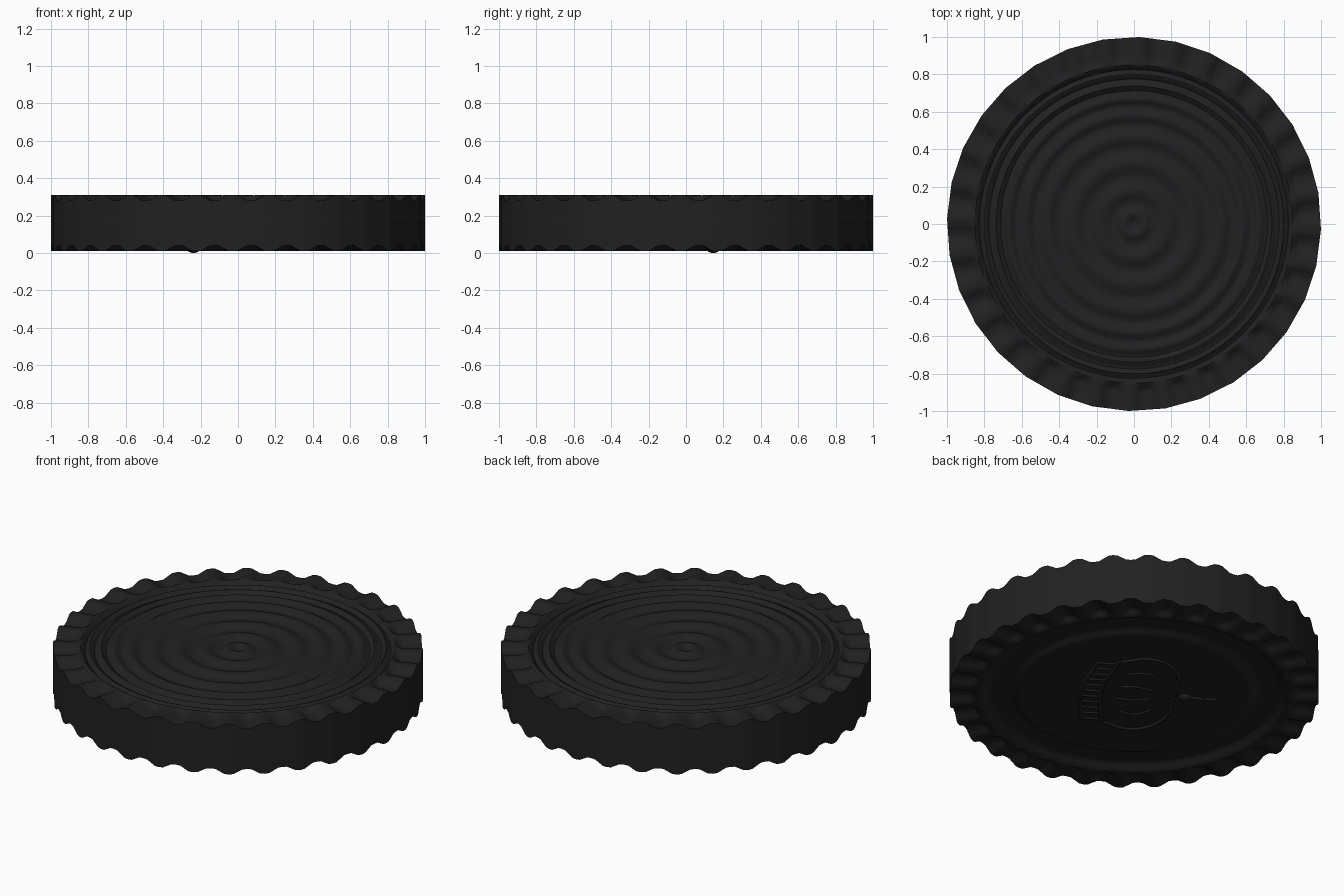
import bpy, bmesh, math
from mathutils import Vector

if "Cube" in bpy.data.objects:
    bpy.data.objects.remove(bpy.data.objects["Cube"])

FLUTES, SEG = 32, 32 * 8
PHASE = math.radians(4)
mat = bpy.data.materials.new("black_plastic")
mat.diffuse_color = (0.015, 0.015, 0.015, 1)
mat.use_nodes = True
mat.node_tree.nodes["Principled BSDF"].inputs["Base Color"].default_value = mat.diffuse_color


def smooth(a, b, x):
    t = min(1, max(0, (x - a) / (b - a)))
    return t * t * (3 - 2 * t)


# Distance from the middle of the nearest flute, 0 (middle) to 1 (ridge)
def flute_offset(ang):
    t = (ang - PHASE) * FLUTES / math.tau
    return abs(t - round(t)) * 2


def flute(r, ang):
    p = flute_offset(ang)
    start = 0.84 + 0.04 * p * p
    return 0.03 * (1 - smooth(0.15, 0.85, p)) * smooth(start, start + 0.05, r)


# Concentric ridges, closer together towards the rim
GROOVES = [-0.1, 0.0, 0.11, 0.25, 0.40, 0.53, 0.63, 0.71, 0.77, 0.825]


def top_z(r, ang):
    if r < GROOVES[-1]:
        for a, b in zip(GROOVES, GROOVES[1:]):
            if a <= r < b:
                w = 0.5 - 0.5 * math.cos(math.tau * (r - a) / (b - a))
                return 0.282 + 0.02 * w
    return 0.282 + 0.028 * smooth(0.82, 0.85, r) - flute(r, ang)


# Underside: flat medallion, shallow ring channel, fluted rim
def bottom_z(r, ang):
    channel = 0.022 * smooth(0.62, 0.68, r) * (1 - smooth(0.77, 0.84, r))
    return 0.022 - 0.012 * smooth(0.78, 0.84, r) + channel + flute(r, ang)


# Disc body
bm = bmesh.new()
RADII = [0.0125 * i for i in range(1, 81)]


def face_side(height):
    rings = []
    for r in RADII:
        ring = []
        for k in range(SEG):
            ang = PHASE + math.tau * k / SEG
            poly = math.cos(math.pi / FLUTES) / math.cos(flute_offset(ang) * math.pi / FLUTES)
            rr = r * (1 + (poly - 1) * smooth(0.85, 1, r))
            ring.append(bm.verts.new((rr * math.cos(ang), rr * math.sin(ang), height(r, ang))))
        rings.append(ring)
    mid = bm.verts.new((0, 0, height(0, 0)))
    for k in range(SEG):
        bm.faces.new((mid, rings[0][k], rings[0][(k + 1) % SEG]))
    for a, b in zip(rings, rings[1:]):
        bridge(a, b)
    return rings[-1]


def bridge(a, b):
    for k in range(SEG):
        j = (k + 1) % SEG
        bm.faces.new((a[k], b[k], b[j], a[j]))


bridge(face_side(top_z), face_side(bottom_z))
bmesh.ops.recalc_face_normals(bm, faces=bm.faces)
me = bpy.data.meshes.new("disc")
bm.to_mesh(me)
bm.free()
disc = bpy.data.objects.new("disc", me)
bpy.context.collection.objects.link(disc)
me.materials.append(mat)
bpy.context.view_layer.objects.active = disc
disc.select_set(True)
bpy.ops.object.shade_smooth_by_angle(angle=math.radians(45))

# Crown relief on the underside: u runs across, v runs up the crown
UP, ACROSS = Vector((-0.85, 0.52, 0)), Vector((0.52, 0.85, 0))


def place(u, v, z=0.022):
    return ACROSS * u + UP * v + Vector((0, 0, z))


def ridge(name, lines, depth=0.011):
    cu = bpy.data.curves.new(name, 'CURVE')
    cu.dimensions = '3D'
    cu.bevel_depth, cu.bevel_resolution, cu.resolution_u = depth, 2, 6
    cu.use_fill_caps = True
    for pts in lines:
        sp = cu.splines.new('BEZIER')
        sp.bezier_points.add(len(pts) - 1)
        for bp, (u, v) in zip(sp.bezier_points, pts):
            bp.co = place(u, v)
            bp.handle_left_type = bp.handle_right_type = 'AUTO'
    ob = bpy.data.objects.new(name, cu)
    bpy.context.collection.objects.link(ob)
    cu.materials.append(mat)


def mirrored(lines):
    return lines + [[(-u, v) for u, v in l] for l in lines]


ridge("crown_band_edges", [[(-0.31, -0.24), (0, -0.29), (0.31, -0.24)],
                           [(-0.33, -0.13), (0, -0.18), (0.33, -0.13)]])
ridge("crown_band_bars", [[(u, -0.285 + 0.5 * u * u), (u, -0.175 + 0.5 * u * u)]
                          for u in [-0.3 + 0.06 * i for i in range(11)]], 0.008)
ridge("crown_arches", mirrored([[(0.33, -0.12), (0.38, 0.05), (0.25, 0.2), (0.02, 0.22)]]))
ridge("crown_folds", mirrored([[(0.2, -0.06), (0.22, 0.04), (0.16, 0.12)],
                               [(0.06, -0.1), (0.07, 0.0), (0.04, 0.1)]]), 0.008)
ridge("crown_finial", [[(0, 0.3), (0, 0.45)], [(-0.06, 0.38), (0.06, 0.38)]])

# Ball under the finial, lowest point of the piece
bpy.ops.mesh.primitive_uv_sphere_add(segments=20, ring_count=10, radius=0.035, location=place(0, 0.28))
ball = bpy.context.object
ball.name = "crown_ball"
ball.scale.z = 0.022 / 0.035
ball.data.materials.append(mat)
bpy.ops.object.shade_smooth()
